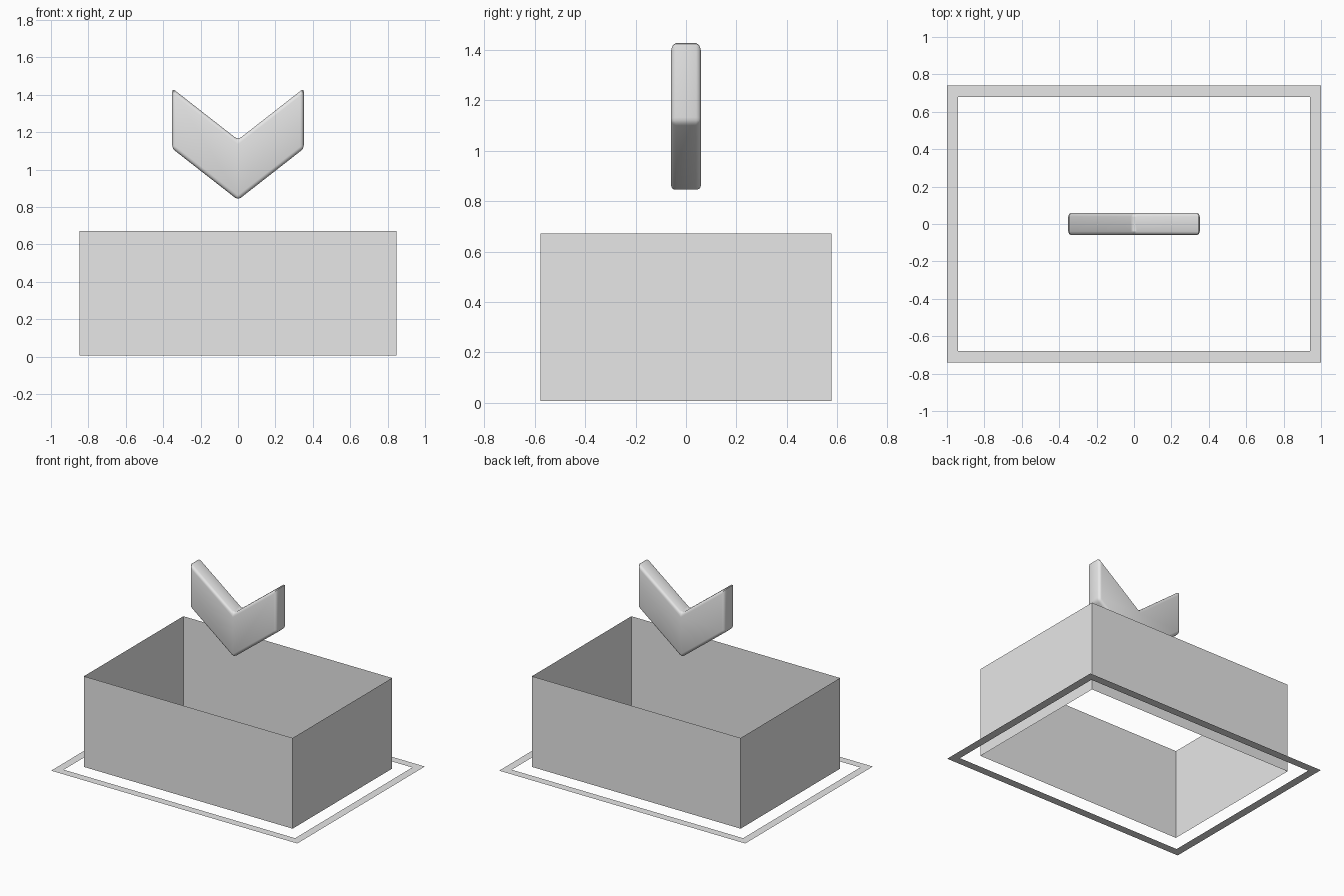
import bpy, bmesh

if "Cube" in bpy.data.objects:
    bpy.data.objects.remove(bpy.data.objects["Cube"])

grey = bpy.data.materials.new("light_grey")
grey.diffuse_color = (0.8, 0.8, 0.8, 1)
grey.use_nodes = True
grey.node_tree.nodes["Principled BSDF"].inputs["Base Color"].default_value = grey.diffuse_color


def make(name, bm):
    me = bpy.data.meshes.new(name)
    bm.to_mesh(me)
    bm.free()
    ob = bpy.data.objects.new(name, me)
    bpy.context.collection.objects.link(ob)
    me.materials.append(grey)
    return ob


def loop(bm, hx, hy, z):
    return [bm.verts.new((sx * hx, sy * hy, z))
            for sx, sy in ((-1, -1), (1, -1), (1, 1), (-1, 1))]


def band(name, a, b):
    # four quads joining two rectangular loops
    bm = bmesh.new()
    p, q = loop(bm, *a), loop(bm, *b)
    for i in range(4):
        j = (i + 1) % 4
        bm.faces.new((p[i], p[j], q[j], q[i]))
    return make(name, bm)


# flat frame on the ground and the open sheet walls
band("ground_frame", (1.0, 0.74, 0), (0.94, 0.68, 0))
band("zone_walls", (0.848, 0.577, 0.006), (0.848, 0.577, 0.672))

# floating chevron pointing down, rounded edges
bm = bmesh.new()
T = 0.06
profile = [(0, 0.838), (0.352, 1.113), (0.352, 1.435),
           (0, 1.16), (-0.352, 1.435), (-0.352, 1.113)]
front = [bm.verts.new((x, -T, z)) for x, z in profile]
back = [bm.verts.new((x, T, z)) for x, z in profile]
for i in range(6):
    j = (i + 1) % 6
    bm.faces.new((front[i], back[i], back[j], front[j]))
for a, b, c, d in ((0, 1, 2, 3), (0, 3, 4, 5)):
    bm.faces.new([front[k] for k in (a, b, c, d)])
    bm.faces.new([back[k] for k in (d, c, b, a)])
bmesh.ops.recalc_face_normals(bm, faces=bm.faces)
chevron = make("chevron_marker", bm)
bev = chevron.modifiers.new("rounded_edges", 'BEVEL')
bev.width = 0.02
bev.segments = 3
bev.limit_method = 'ANGLE'
bpy.context.view_layer.objects.active = chevron
chevron.select_set(True)
bpy.ops.object.modifier_apply(modifier="rounded_edges")
bpy.ops.object.shade_smooth_by_angle()
